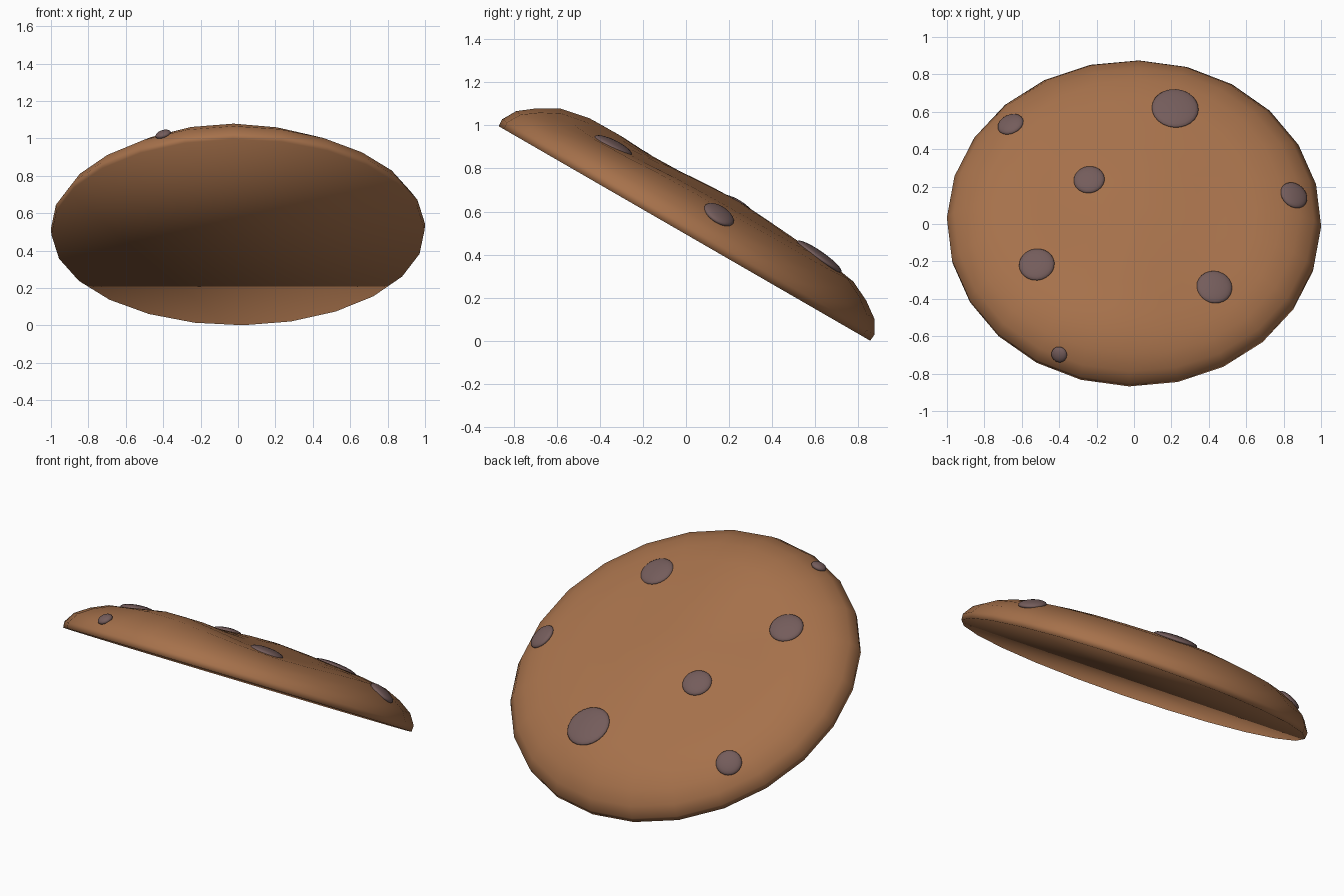
import bpy, bmesh, math
from mathutils import Matrix, Vector

if "Cube" in bpy.data.objects:
    bpy.data.objects.remove(bpy.data.objects["Cube"])

# Whole biscuit leans 30 degrees about x
TILT = Matrix.Translation((0, -0.007, 0.4985)) @ Matrix.Rotation(math.radians(-30), 4, 'X')
SEG = 24
# Rim-to-centre profile: radius, height
PROFILE = [(0.995, 0.0), (0.998, 0.035), (0.96, 0.095), (0.885, 0.145), (0.79, 0.185),
           (0.65, 0.203), (0.5, 0.207), (0.34, 0.207), (0.17, 0.207), (0.0, 0.207)]
# Uneven baked surface: x, y, height, spread
BUMPS = [(-0.1, -0.62, 0.042, 0.22), (0.05, 0.12, 0.048, 0.28), (-0.6, -0.1, 0.012, 0.2),
         (0.5, -0.48, -0.02, 0.2), (0.1, 0.75, 0.012, 0.2)]


def material(name, color):
    m = bpy.data.materials.new(name)
    m.diffuse_color = (*color, 1)
    m.use_nodes = True
    m.node_tree.nodes["Principled BSDF"].inputs["Base Color"].default_value = m.diffuse_color
    return m


def bump(x, y):
    return sum(h * math.exp(-((x - a) ** 2 + (y - b) ** 2) / (2 * s * s)) for a, b, h, s in BUMPS)


def height(x, y):
    r = math.hypot(x, y)
    for (r0, z0), (r1, z1) in zip(PROFILE[1:], PROFILE[2:]):
        if r >= r1:
            z = z0 + (z1 - z0) * (r0 - r) / (r0 - r1)
            return z + bump(x, y) * min(1, z / 0.19)
    return PROFILE[-1][1] + bump(x, y)


def finish(name, bm, mat):
    bmesh.ops.recalc_face_normals(bm, faces=bm.faces)
    me = bpy.data.meshes.new(name)
    bm.to_mesh(me)
    bm.free()
    me.materials.append(mat)
    for p in me.polygons:
        p.use_smooth = True
    ob = bpy.data.objects.new(name, me)
    bpy.context.collection.objects.link(ob)
    return ob


dough = material("baked dough", (0.38, 0.165, 0.07))
chocolate = material("chocolate", (0.175, 0.108, 0.105))

# Biscuit: stacked rings closed by a flat base
bm = bmesh.new()
rings = []
for i, (r, z) in enumerate(PROFILE[:-1]):
    ring = []
    for k in range(SEG):
        a = 2 * math.pi * (k - 0.1) / SEG
        x, y = r * math.cos(a), r * math.sin(a)
        ring.append(bm.verts.new((x * 1.003, y, z if i < 2 else height(x, y))))
    rings.append(ring)
centre = bm.verts.new((0, 0, height(0, 0)))
bm.faces.new(rings[0])
for lo, hi in zip(rings, rings[1:]):
    for k in range(SEG):
        n = (k + 1) % SEG
        bm.faces.new((lo[k], lo[n], hi[n], hi[k]))
for k in range(SEG):
    bm.faces.new((rings[-1][k], rings[-1][(k + 1) % SEG], centre))
bm.transform(TILT)
finish("biscuit", bm, dough)

# Chocolate chips: low domes lying on the surface (x, y, radius)
CHIPS = [(0.22, 0.595, 0.125), (-0.24, 0.145, 0.083), (-0.52, -0.365, 0.095), (0.43, -0.49, 0.096),
         (-0.40, -0.86, 0.043), (-0.66, 0.53, 0.072), (0.855, 0.095, 0.078)]
for i, (x, y, r) in enumerate(CHIPS):
    e = 0.05
    normal = Vector((-(height(x + e, y) - height(x - e, y)) / (2 * e),
                     -(height(x, y + e) - height(x, y - e)) / (2 * e), 1)).normalized()
    spin = normal.to_track_quat('Z', 'Y').to_matrix().to_4x4()
    place = Matrix.Translation((x, y, height(x, y))) @ spin
    bm = bmesh.new()
    bmesh.ops.create_uvsphere(bm, u_segments=24, v_segments=12, radius=1)
    bm.transform(TILT @ place @ Matrix.Diagonal((r, r, min(0.024, r * 0.5), 1)))
    finish(f"chocolate_chip_{i + 1}", bm, chocolate)
